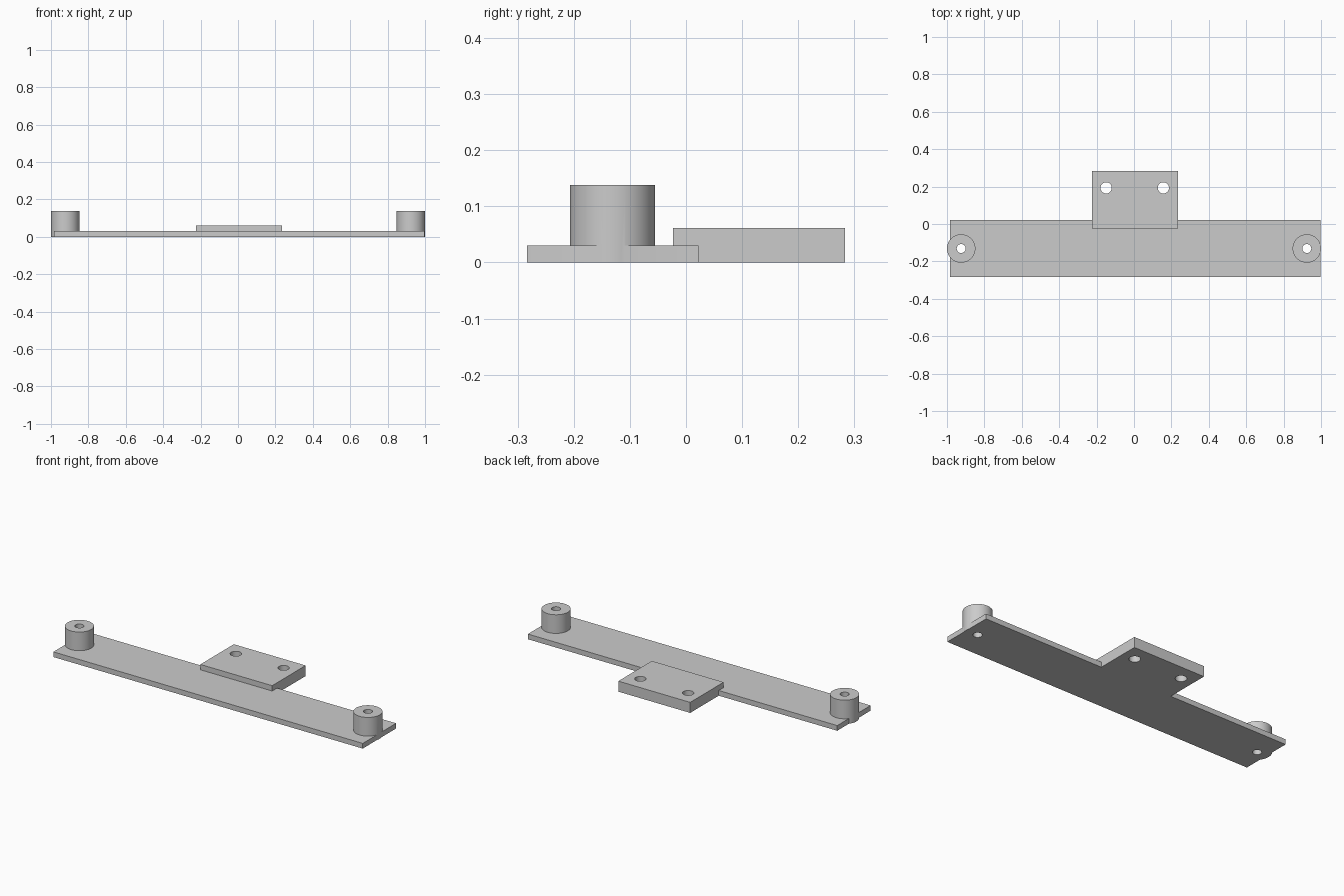
import bpy

old = bpy.data.objects.get("Cube")
if old:
    bpy.data.objects.remove(old, do_unlink=True)

grey = bpy.data.materials.new("plain grey")
grey.use_nodes = True
colour = (0.6, 0.6, 0.6, 1)
grey.diffuse_color = colour
grey.node_tree.nodes["Principled BSDF"].inputs["Base Color"].default_value = colour


def box(name, x0, x1, y0, y1, top):
    bpy.ops.mesh.primitive_cube_add(size=1, location=((x0 + x1) / 2, (y0 + y1) / 2, top / 2))
    ob = bpy.context.object
    ob.name = name
    ob.scale = (x1 - x0, y1 - y0, top)
    bpy.ops.object.transform_apply(location=False, rotation=False, scale=True)
    ob.data.materials.append(grey)
    return ob


def cylinder(name, x, y, radius, bottom, top):
    bpy.ops.mesh.primitive_cylinder_add(vertices=64, radius=radius, depth=top - bottom,
                                        location=(x, y, (top + bottom) / 2))
    ob = bpy.context.object
    ob.name = name
    ob.data.materials.append(grey)
    return ob


def combine(target, tool, operation):
    mod = target.modifiers.new(operation.lower(), "BOOLEAN")
    mod.operation = operation
    mod.solver = "EXACT"
    mod.object = tool
    bpy.context.view_layer.objects.active = target
    bpy.ops.object.modifier_apply(modifier=mod.name)
    bpy.data.objects.remove(tool, do_unlink=True)


# Long base plate with the thicker mounting tab at the back
bracket = box("bracket", -0.984, 0.997, -0.283, 0.022, 0.03)
combine(bracket, box("mounting_tab", -0.225, 0.235, -0.023, 0.283, 0.061), "UNION")

# Standoffs at both ends, slightly overhanging the plate
for x in (-0.924, 0.924):
    combine(bracket, cylinder("standoff", x, -0.131, 0.076, 0, 0.138), "UNION")

# Through holes in the standoffs and in the tab
for x, y, radius in ((-0.924, -0.131, 0.024), (0.924, -0.131, 0.024),
                     (-0.149, 0.193, 0.03), (0.157, 0.193, 0.03)):
    combine(bracket, cylinder("hole_cutter", x, y, radius, -0.1, 0.3), "DIFFERENCE")

bpy.ops.object.select_all(action="DESELECT")
bracket.select_set(True)
bpy.context.view_layer.objects.active = bracket
bpy.ops.object.shade_smooth_by_angle()
